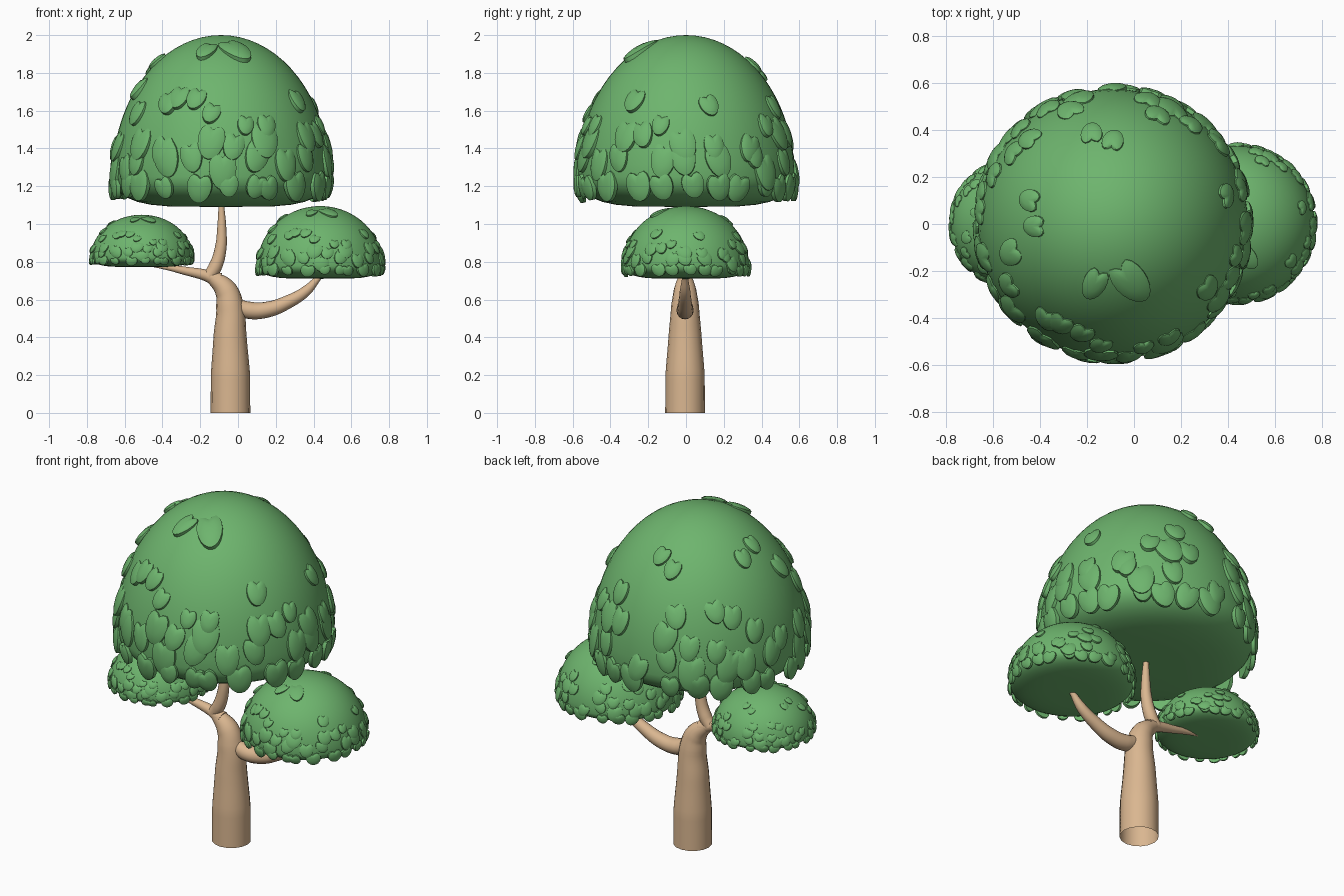
import bpy, bmesh, math, random
from mathutils import Vector, Matrix

if "Cube" in bpy.data.objects:
    bpy.data.objects.remove(bpy.data.objects["Cube"])

random.seed(4)
R, H, RIM = 0.575, 0.91, 0.16      # large crown radius, height, height of widest ring


def material(name, color):
    m = bpy.data.materials.new(name)
    m.diffuse_color = (*color, 1)
    m.use_nodes = True
    m.node_tree.nodes["Principled BSDF"].inputs["Base Color"].default_value = m.diffuse_color
    return m


green = material("leaf_green", (0.155, 0.46, 0.155))
brown = material("bark", (0.70, 0.47, 0.28))


def add(name, mesh, loc=(0, 0, 0), scale=(1, 1, 1)):
    ob = bpy.data.objects.new(name, mesh)
    ob.location, ob.scale = loc, scale
    bpy.context.collection.objects.link(ob)
    return ob


def to_mesh(bm, name):
    bmesh.ops.recalc_face_normals(bm, faces=bm.faces)
    mesh = bpy.data.meshes.new(name)
    bm.to_mesh(mesh)
    bm.free()
    mesh.materials.append(green)
    return mesh


# Dome: elliptical top, rounded rim, nearly flat underside
def dome_mesh():
    bm = bmesh.new()
    prof = [(0, 0), (0.3 * R, 0.002)]
    for i in range(1, 9):
        a = math.pi / 2 * (1 - i / 8)
        prof.append((R * max(math.cos(a), 0) ** 0.45, RIM * (1 - math.sin(a))))
    for i in range(1, 19):
        a = math.pi / 2 * i / 18
        prof.append((R * math.cos(a), RIM + (H - RIM) * math.sin(a)))
    vs = [bm.verts.new((r, 0, z)) for r, z in prof]
    es = [bm.edges.new(p) for p in zip(vs, vs[1:])]
    bmesh.ops.spin(bm, geom=vs + es, axis=(0, 0, 1), cent=(0, 0, 0),
                   angle=2 * math.pi, steps=56)
    bmesh.ops.remove_doubles(bm, verts=bm.verts, dist=1e-4)
    return to_mesh(bm, "crown")


# One leaf: egg-shaped scale with a notch at its upper end, lower tip lifted
def leaf(bm, az, t, length, width, tilt, roll):
    c, s = math.cos(t), math.sin(t)
    hz = H - RIM if t >= 0 else RIM
    out = Vector((math.cos(az), math.sin(az), 0))
    pos = out * R * (c if t >= 0 else 1) + Vector((0, 0, RIM + hz * s))
    n = (out * c / R + Vector((0, 0, max(s, 0) / hz))).normalized()
    up = (Vector((0, 0, 1)) - n * n.z).normalized()
    side = up.cross(n)
    m = Matrix((side, up, n)).transposed()
    m = m @ Matrix.Rotation(roll, 3, 'Z') @ Matrix.Rotation(-tilt, 3, 'X')
    k = 20
    rings = []
    for sc, h in ((1, -0.012), (1, 0.011), (0.8, 0.017), (0.45, 0.021)):
        ring = []
        for i in range(k):
            a = 2 * math.pi * i / k
            d = math.atan2(math.sin(a - math.pi / 2), math.cos(a - math.pi / 2))
            f = sc * (1 - 0.45 * math.exp(-(d / 0.42) ** 2))
            p = Vector((width * math.cos(a) * (1 + 0.08 * math.sin(a)) * f,
                        length * math.sin(a) * f, 0))
            p.z = h - p.x ** 2 / 1.1 - p.y ** 2 / 1.3
            ring.append(bm.verts.new(pos + m @ p))
        rings.append(ring)
    for a, b in zip(rings, rings[1:]):
        for i in range(k):
            j = (i + 1) % k
            bm.faces.new((a[i], a[j], b[j], b[i]))
    top = bm.verts.new(pos + m @ Vector((0, 0, 0.022)))
    for i in range(k):
        bm.faces.new((rings[-1][i], rings[-1][(i + 1) % k], top))
    bm.faces.new(rings[0][::-1])


def leaves_mesh():
    bm = bmesh.new()
    # sparse leaves on the upper dome, placed by plan position
    for x, y in ((-.44, .1), (-.42, -.01), (-.52, -.12), (-.18, .38), (-.09, .35),
                 (-.27, .48), (-.51, .3), (-.44, .36), (.1, .46), (.24, .42),
                 (.39, .12), (.31, -.27), (-.37, -.4), (-.31, -.42), (-.22, -.46),
                 (-.14, -.51), (.04, -.52), (.15, -.48), (-.53, -.26), (.45, -.14)):
        x += 0.09
        t = math.acos(min(math.hypot(x, y) / R, 0.93))
        q = random.uniform(.9, 1.2)
        leaf(bm, math.atan2(y, x), t, 0.065 * q, 0.048 * q, random.uniform(.05, .2),
             random.uniform(-.35, .35))
    # pair of leaves near the summit
    leaf(bm, math.radians(-73), math.acos(.25 / R), 0.12, 0.07, 0.1, 0.35)
    leaf(bm, math.radians(-107), math.acos(.26 / R), 0.085, 0.05, 0.1, -0.15)
    # dense overlapping rows around the rim
    for count, t, length, width, lo, hi in ((18, 0.26, .095, .066, .03, .15),
                                            (21, 0.1, .1, .066, 0, .16),
                                            (24, -0.3, .08, .062, -.22, .08)):
        for i in range(count):
            az = 2 * math.pi * (i + random.uniform(-.3, .3)) / count
            q = random.uniform(0.78, 1.15)
            leaf(bm, az, t + random.uniform(-.07, .07), length * q, width * q,
                 random.uniform(lo, hi), random.uniform(-.35, .35))
    return to_mesh(bm, "crown_leaves")


# Three crowns sharing one dome and one leaf layer
dome, foliage = dome_mesh(), leaves_mesh()
for side, x, z, r, h in (("top", -0.09, 1.09, R, H),
                         ("right", 0.435, 0.71, 0.333, 0.385),
                         ("left", -0.51, 0.772, 0.27, 0.277)):
    sc = (r / R, r / R, h / H)
    add(side + "_crown", dome, (x, 0, z), sc)
    add(side + "_crown_leaves", foliage, (x, 0, z), sc)


# Trunk and branches: tapered tubes along (x, z, radius) paths
def limb(name, pts, caps=True):
    cu = bpy.data.curves.new(name, 'CURVE')
    cu.dimensions = '3D'
    cu.bevel_depth, cu.bevel_resolution, cu.use_fill_caps = 1, 6, caps
    cu.resolution_u = 8
    sp = cu.splines.new('BEZIER')
    sp.bezier_points.add(len(pts) - 1)
    for b, (x, z, r) in zip(sp.bezier_points, pts):
        b.co, b.radius = (x, -0.005, z), r
        b.handle_left_type = b.handle_right_type = 'AUTO'
    cu.materials.append(brown)
    ob = add(name, cu)
    bpy.ops.object.select_all(action='DESELECT')
    ob.select_set(True)
    bpy.context.view_layer.objects.active = ob
    bpy.ops.object.convert(target='MESH')


limb("trunk", [(-.04, 0, .105), (-.04, .2, .104), (-.042, .4, .088), (-.043, .57, .073),
               (-.065, .65, .06), (-.14, .722, .034)], caps=False)
limb("left_branch", [(-.1, .7, .042), (-.17, .728, .03), (-.28, .752, .022),
                     (-.38, .772, .015), (-.47, .782, .006)])
limb("top_branch", [(-.155, .72, .034), (-.122, .77, .036), (-.092, .87, .031),
                    (-.086, .98, .024), (-.088, 1.1, .015)])
limb("right_branch", [(-.03, .575, .04), (.06, .543, .046), (.16, .548, .042),
                      (.27, .59, .035), (.36, .645, .028), (.43, .72, .015)])

bpy.ops.object.select_all(action='SELECT')
bpy.ops.object.shade_smooth_by_angle(angle=math.radians(40))
